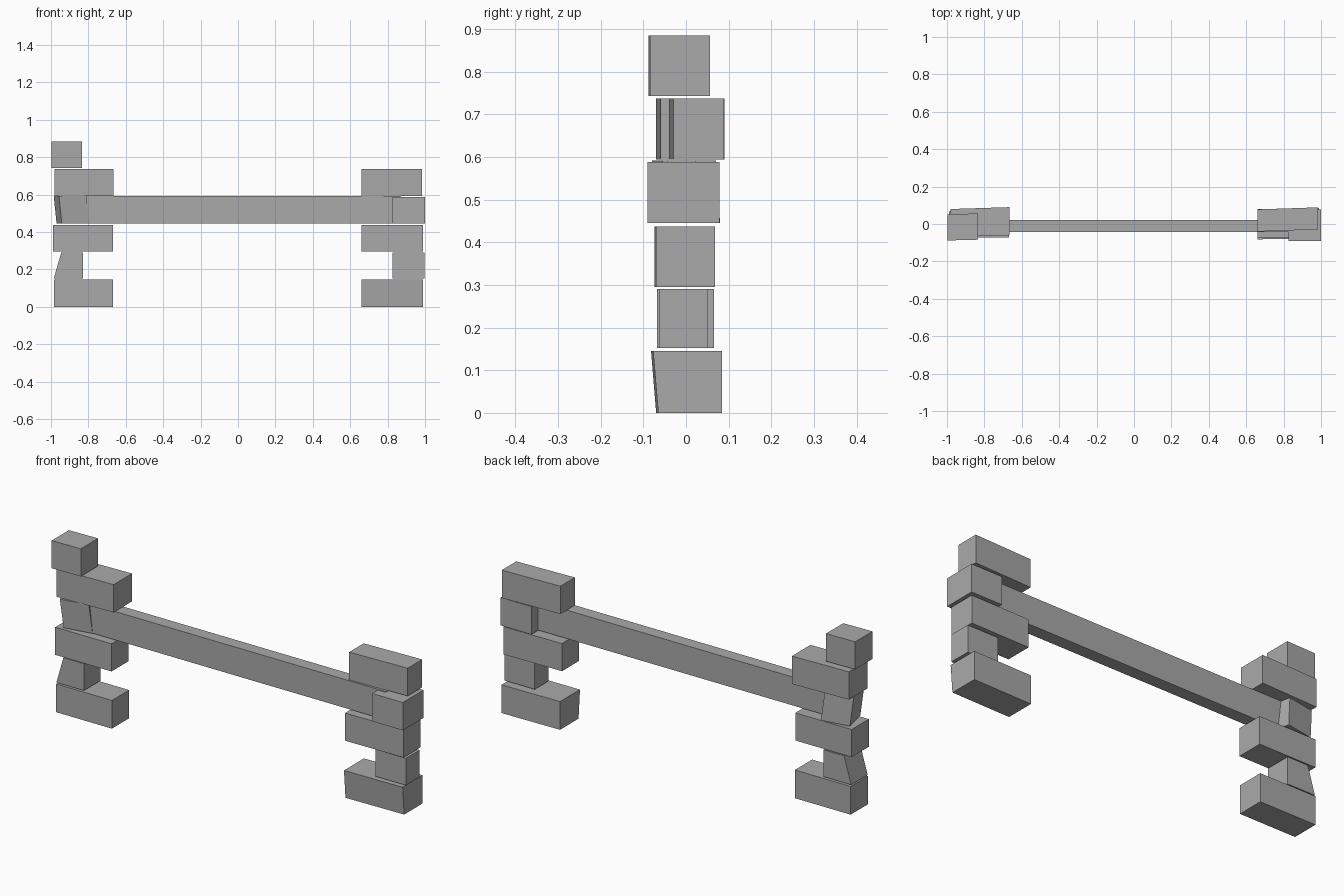
import bpy
import bmesh
from mathutils import Vector

cube = bpy.data.objects.get("Cube")
if cube:
    bpy.data.objects.remove(cube, do_unlink=True)

stone = bpy.data.materials.new("grey_stone")
stone.use_nodes = True
grey = (0.4, 0.4, 0.4, 1.0)
stone.diffuse_color = grey
stone.node_tree.nodes["Principled BSDF"].inputs["Base Color"].default_value = grey

# Bottom and top height of each course in the posts
COURSES = [(0, 0.145), (0.152, 0.29), (0.295, 0.437), (0.445, 0.588),
           (0.594, 0.737), (0.743, 0.885)]


def make_block(name, x, y, z, skew=0.0, yaw_shift=0.0, adjust=None):
    """Box between pairs of bounds; skew moves the +x end in y,
    yaw_shift moves the back in x, adjust nudges single corners."""
    bm = bmesh.new()
    bmesh.ops.create_cube(bm, size=1)
    for v in bm.verts:
        right, back, top = (c > 0 for c in v.co)
        v.co = Vector((x[right], y[back], z[top]))
        if right:
            v.co.y += skew
        if back:
            v.co.x += yaw_shift
        if adjust:
            v.co += Vector(adjust(right, back, top))
    mesh = bpy.data.meshes.new(name)
    bm.to_mesh(mesh)
    bm.free()
    mesh.materials.append(stone)
    obj = bpy.data.objects.new(name, mesh)
    bpy.context.collection.objects.link(obj)
    return obj


# Corner rules for the roughly cut blocks
def slanted_end(right, back, top):
    return (0.04 if top and not right else 0, 0, 0)


def leaning_block(right, back, top):
    return (0 if top else 0.015, 0 if top else 0.01, 0.004 if top else 0)


def leaning_front(right, back, top):
    return (0, -0.012 if top and not back else 0, 0)


# Right post (negative x), long and half blocks alternating
make_block("right_base_block", (-0.985, -0.668), (-0.07, 0.07), COURSES[0])
make_block("right_lower_half_block", (-0.985, -0.828), (-0.068, 0.066),
           COURSES[1], adjust=slanted_end)
make_block("right_middle_block", (-0.988, -0.668), (-0.073, 0.066), COURSES[2])
make_block("right_upper_half_block", (-0.957, -0.81), (-0.08, 0.045),
           COURSES[3], skew=0.025, yaw_shift=-0.028, adjust=leaning_block)
make_block("right_top_block", (-0.982, -0.665), (-0.07, 0.08), COURSES[4],
           skew=0.01)
make_block("right_cap_block", (-0.998, -0.835), (-0.088, 0.052), COURSES[5],
           skew=0.004)

# Left post (positive x)
make_block("left_base_block", (0.66, 0.99), (-0.07, 0.08), COURSES[0],
           skew=0.005, adjust=leaning_front)
make_block("left_lower_half_block", (0.825, 0.998), (-0.063, 0.05), COURSES[1])
make_block("left_middle_block", (0.66, 0.99), (-0.074, 0.064), COURSES[2],
           skew=0.004)
make_block("left_upper_half_block", (0.825, 1.0), (-0.09, 0.078), COURSES[3])
make_block("left_top_block", (0.66, 0.985), (-0.04, 0.078), COURSES[4],
           skew=0.011)

# Rail resting between the two posts
make_block("rail", (-0.86, 0.87), (-0.044, 0.022), (0.446, 0.592))
